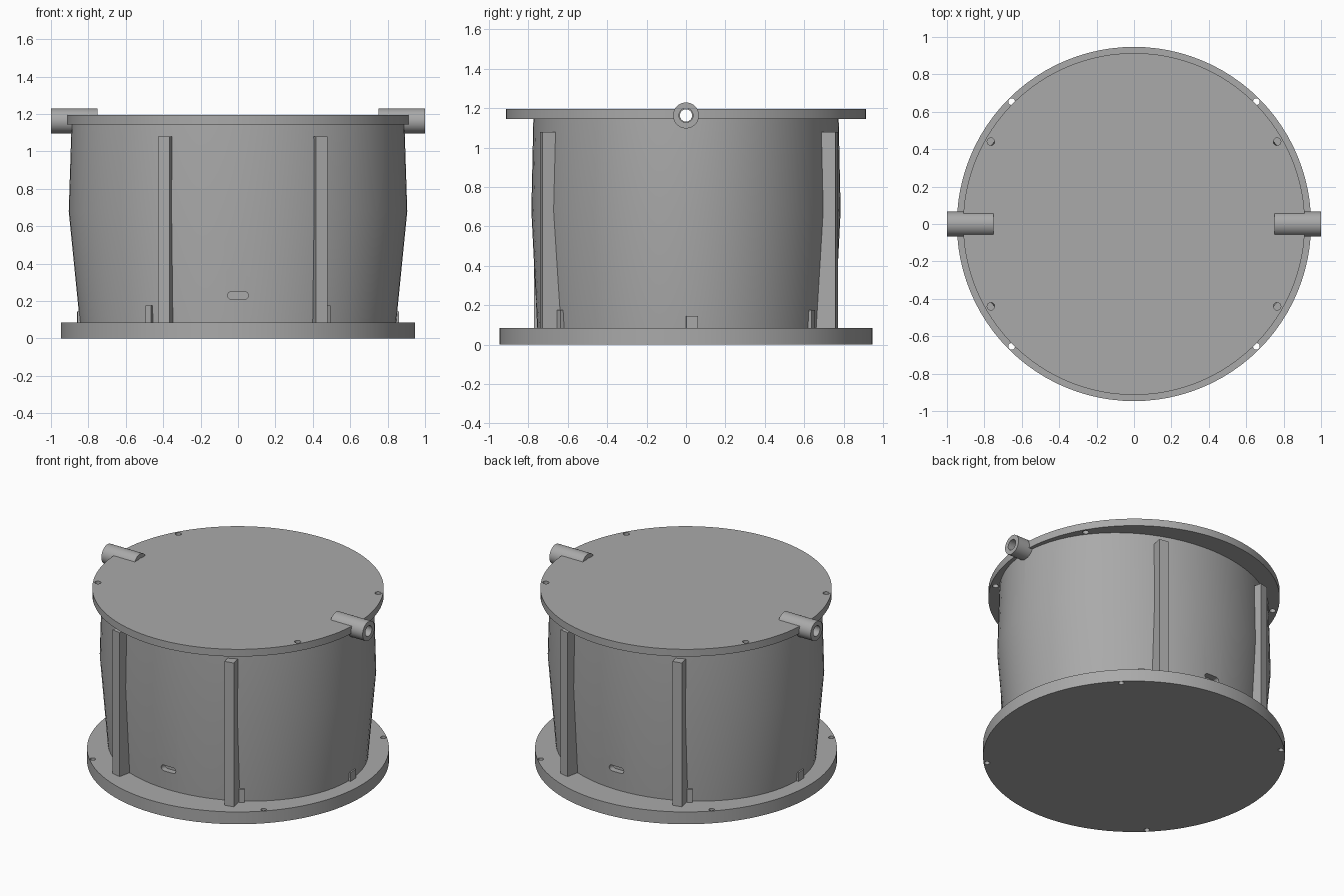
import bpy, bmesh, math
from mathutils import Matrix, Vector

if "Cube" in bpy.data.objects:
    bpy.data.objects.remove(bpy.data.objects["Cube"])

grey = bpy.data.materials.new("plain_grey")
grey.diffuse_color = (0.40, 0.40, 0.40, 1)
grey.use_nodes = True
grey.node_tree.nodes["Principled BSDF"].inputs["Base Color"].default_value = grey.diffuse_color


def make(name, bm, smooth=True, hide=False):
    bmesh.ops.recalc_face_normals(bm, faces=bm.faces[:])
    mesh = bpy.data.meshes.new(name)
    bm.to_mesh(mesh)
    bm.free()
    ob = bpy.data.objects.new(name, mesh)
    bpy.context.collection.objects.link(ob)
    mesh.materials.append(grey)
    if hide:
        ob.hide_render = True
        ob.hide_set(True)
    elif smooth:
        bpy.context.view_layer.objects.active = ob
        ob.select_set(True)
        bpy.ops.object.shade_smooth_by_angle(angle=math.radians(12))
        ob.select_set(False)
    return ob


def add_cylinder(bm, r, length, centre, axis="Z", seg=32):
    turn = {"Z": Matrix(), "X": Matrix.Rotation(math.pi / 2, 4, "Y"),
            "Y": Matrix.Rotation(math.pi / 2, 4, "X")}[axis]
    bmesh.ops.create_cone(bm, cap_ends=True, segments=seg, radius1=r, radius2=r,
                          depth=length, matrix=Matrix.Translation(centre) @ turn)


def add_box(bm, size, matrix):
    bmesh.ops.create_cube(bm, size=1, matrix=matrix @ Matrix.Diagonal((*size, 1)))


def loft(bm, rings, seg=72):
    # closed elliptical solid from (x radius, y radius, z) rings
    loops = [[bm.verts.new((rx * math.cos(2 * math.pi * i / seg),
                            ry * math.sin(2 * math.pi * i / seg), z))
              for i in range(seg)] for rx, ry, z in rings]
    for a, b in zip(loops, loops[1:]):
        for i in range(seg):
            j = (i + 1) % seg
            bm.faces.new((a[i], a[j], b[j], b[i]))
    bm.faces.new(loops[0][::-1])
    bm.faces.new(loops[-1])


def cut(ob, *cutters):
    for c in cutters:
        m = ob.modifiers.new("cut", "BOOLEAN")
        m.operation, m.solver, m.object = "DIFFERENCE", "EXACT", c


# Cutters: bolt holes in the base and lid, cable bore, side slots
bm = bmesh.new()
for k in range(4):
    a = math.radians(45 + 90 * k)
    add_cylinder(bm, 0.018, 0.4, (0.925 * math.cos(a), 0.925 * math.sin(a), 0.04), seg=20)
base_holes = make("base_hole_cutter", bm, hide=True)

bm = bmesh.new()
for x in (-0.765, 0.765):
    for y in (-0.44, 0.44):
        add_cylinder(bm, 0.02, 0.09, (x, y, 1.17), seg=20)
lid_holes = make("lid_hole_cutter", bm, hide=True)

bm = bmesh.new()
add_cylinder(bm, 0.031, 3, (0, 0, 1.163), "X")
lid_bore = make("lid_bore_cutter", bm, hide=True)

bm = bmesh.new()
add_cylinder(bm, 0.036, 3, (0, 0, 1.163), "X")
lug_bore = make("lug_bore_cutter", bm, hide=True)

slots = []
for side, y in (("front", -0.78), ("back", 0.78)):
    bm = bmesh.new()
    outline = []
    for i in range(18):
        a = math.pi * (i % 9) / 8 - math.pi / 2 + (math.pi if i > 8 else 0)
        cx = 0.036 if i < 9 else -0.036
        outline.append((cx + 0.02 * math.cos(a), 0.23 + 0.02 * math.sin(a)))
    near = [bm.verts.new((x, y - 0.06, z)) for x, z in outline]
    face = bm.faces.new(near)
    ext = bmesh.ops.extrude_face_region(bm, geom=[face])
    bmesh.ops.translate(bm, vec=(0, 0.12, 0),
                        verts=[v for v in ext["geom"] if isinstance(v, bmesh.types.BMVert)])
    slots.append(make(side + "_slot_cutter", bm, hide=True))

# Round base plate
bm = bmesh.new()
add_cylinder(bm, 0.947, 0.085, (0, 0, 0.0425), seg=96)
cut(make("base_plate", bm), base_holes)

# Oval tapered body with a widest ring
bm = bmesh.new()
loft(bm, [(0.845, 0.755, 0.08), (0.905, 0.785, 0.68), (0.89, 0.775, 1.147)])
cut(make("body", bm), *slots, lid_bore)

# Round lid
bm = bmesh.new()
add_cylinder(bm, 0.914, 0.05, (0, 0, 1.17), seg=96)
cut(make("lid", bm), lid_holes, lid_bore)

# Bored lugs on both sides
for side, x in (("left", -0.875), ("right", 0.875)):
    bm = bmesh.new()
    add_cylinder(bm, 0.066, 0.25, (x, 0, 1.163), "X")
    cut(make(side + "_lug", bm), lug_bore)

# Upright ribs, repeated by a half turn
for n, (x, y, tilt) in enumerate([(0.447, -0.735, 12), (-0.397, -0.765, -12)]):
    for turn in (0, 180):
        bm = bmesh.new()
        m = (Matrix.Rotation(math.radians(turn), 4, "Z") @ Matrix.Translation((x, y, 0.58))
             @ Matrix.Rotation(math.radians(tilt), 4, "Z") @ Matrix.Translation((0, 0.08, 0)))
        add_box(bm, (0.064, 0.16, 1.0), m)
        make("rib_%d_%d" % (n, turn), bm, smooth=False)

# Small foot tabs leaning with the wall
for x, y, top in [(0.465, 0.62, 0.175), (-0.465, 0.62, 0.175), (0.465, -0.62, 0.175),
                  (-0.465, -0.62, 0.175), (0.83, 0.03, 0.145), (-0.83, -0.03, 0.145)]:
    bm = bmesh.new()
    out = Vector((x / 0.714, y / 0.57, 0)).normalized()
    m = Matrix.Translation((x, y, (0.08 + top) / 2)) @ Matrix.Rotation(math.atan2(out.y, out.x), 4, "Z")
    add_box(bm, (0.06, 0.035 if top > 0.15 else 0.06, top - 0.08), m)
    make("foot_tab", bm, smooth=False)
